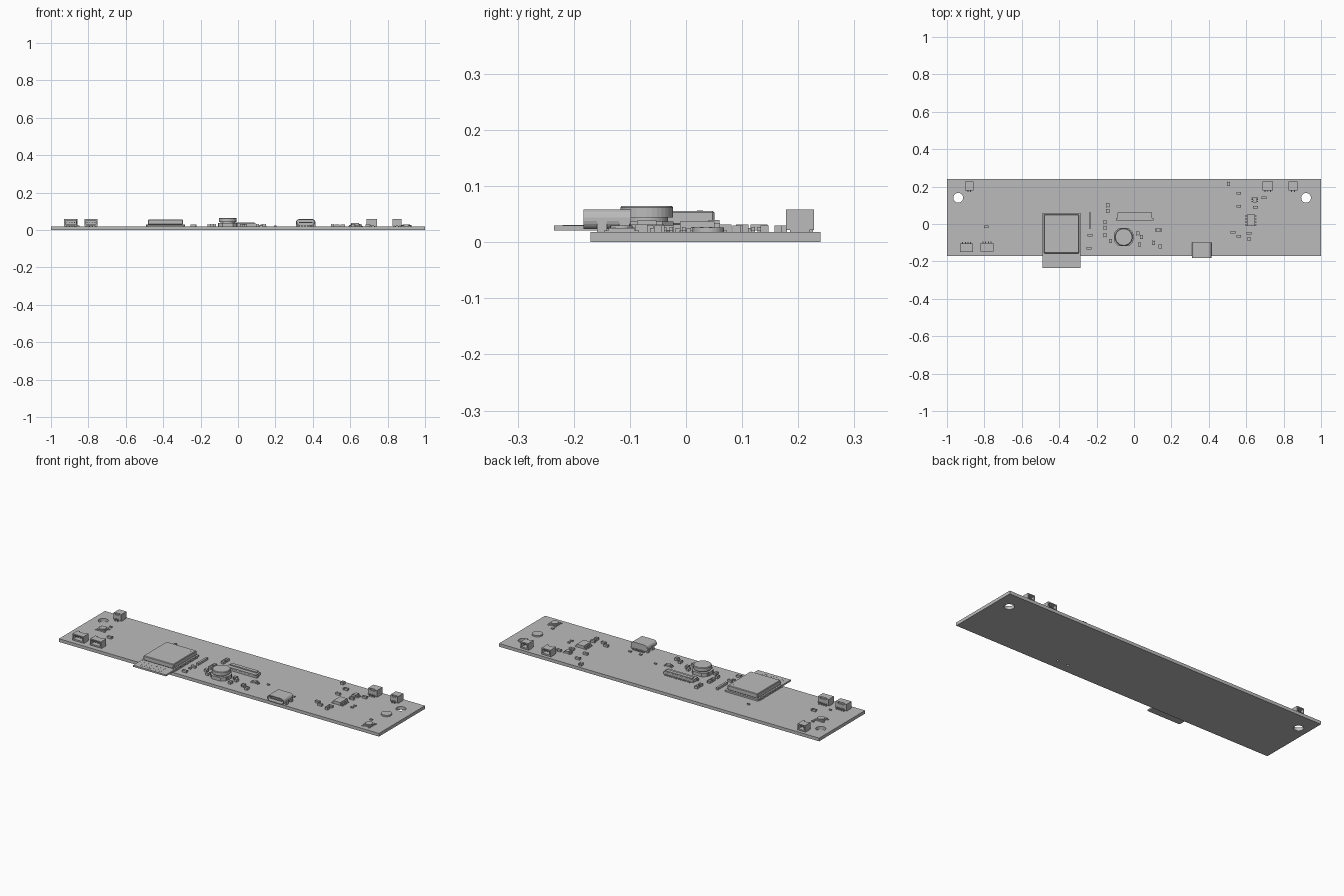
import bpy, bmesh
from math import cos, sin, pi, radians
from mathutils import Matrix

if "Cube" in bpy.data.objects:
    bpy.data.objects.remove(bpy.data.objects["Cube"])

grey = bpy.data.materials.new("plain grey")
grey.use_nodes = True
GREY = (0.5, 0.5, 0.5, 1)
grey.diffuse_color = GREY
grey.node_tree.nodes["Principled BSDF"].inputs["Base Color"].default_value = GREY

TOP = 0.018  # upper face of the board


def finish(name, bm):
    bmesh.ops.recalc_face_normals(bm, faces=bm.faces)
    mesh = bpy.data.meshes.new(name)
    bm.to_mesh(mesh)
    bm.free()
    mesh.materials.append(grey)
    ob = bpy.data.objects.new(name, mesh)
    bpy.context.scene.collection.objects.link(ob)
    return ob


def add_box(bm, x, y, w, d, z0, z1):
    m = Matrix.LocRotScale((x, y, (z0 + z1) / 2), None, (w, d, z1 - z0))
    bmesh.ops.create_cube(bm, size=1, matrix=m)


def add_cyl(bm, x, y, r, z0, z1, sides=32, r2=None):
    bmesh.ops.create_cone(bm, cap_ends=True, segments=sides, radius1=r,
                          radius2=r if r2 is None else r2, depth=z1 - z0,
                          matrix=Matrix.Translation((x, y, (z0 + z1) / 2)))


def add_prism(bm, pts, z0, z1):
    face = bm.faces.new([bm.verts.new((x, y, z0)) for x, y in pts])
    out = bmesh.ops.extrude_face_region(bm, geom=[face])["geom"]
    for v in out:
        if isinstance(v, bmesh.types.BMVert):
            v.co.z = z1


def boxes(name, *items):
    bm = bmesh.new()
    for it in items:
        add_box(bm, *it)
    return finish(name, bm)


def cut(ob, cutter):
    mod = ob.modifiers.new("cut", "BOOLEAN")
    mod.operation, mod.object, mod.solver = "DIFFERENCE", cutter, "EXACT"
    bpy.context.view_layer.objects.active = ob
    bpy.ops.object.modifier_apply(modifier=mod.name)
    bpy.data.objects.remove(cutter)


# Board with mounting holes and socket peg holes
board = boxes("board", (0, 0.035, 2, 0.41, 0, TOP))
bm = bmesh.new()
for x, y, r in ((-0.94, 0.14, 0.026), (0.92, 0.14, 0.026), (0.33, -0.115, 0.007), (0.395, -0.115, 0.007)):
    add_cyl(bm, x, y, r, -0.02, 0.04)
cut(board, finish("hole_cutter", bm))

# Radio module: carrier, shield can, side pads, antenna trace
mx = -0.388
boxes("module_carrier", (mx, -0.088, 0.205, 0.295, 0.021, 0.03))
boxes("module_base", (mx, -0.05, 0.18, 0.2, TOP, 0.021))
can = boxes("shield_can", (mx, -0.053, 0.188, 0.207, 0.03, 0.056))
bev = can.modifiers.new("bevel", "BEVEL")
bev.width, bev.segments = 0.003, 1
bm = bmesh.new()
for i in range(14):
    for s in (-1, 1):
        add_box(bm, mx + s * 0.099, 0.04 - i * 0.015, 0.01, 0.008, TOP, 0.031)
finish("module_pads", bm)
bm = bmesh.new()
for i in range(6):
    x = mx - 0.075 + i * 0.026
    add_box(bm, x, -0.195, 0.006, 0.05, 0.03, 0.0306)
    if i < 5:
        add_box(bm, x + 0.013, -0.195 + (0.022 if i % 2 else -0.022), 0.026, 0.006, 0.03, 0.0306)
finish("antenna_trace", bm)
bm = bmesh.new()
add_cyl(bm, mx + 0.07, 0.025, 0.005, 0.056, 0.0565, 16)
finish("can_mark", bm)

# Power inductor: chamfered base, round drum, cap
ix, iy = -0.055, -0.07


def chamfered(r, c):
    return [(ix + sx * a, iy + sy * b) for sx, sy, a, b in
            ((1, 1, r, c), (1, 1, c, r), (-1, 1, c, r), (-1, 1, r, c),
             (-1, -1, r, c), (-1, -1, c, r), (1, -1, c, r), (1, -1, r, c))]


bm = bmesh.new()
add_prism(bm, chamfered(0.048, 0.028), TOP, 0.037)
add_cyl(bm, ix, iy, 0.038, 0.037, 0.044)
add_cyl(bm, ix, iy, 0.047, 0.044, 0.062)
add_cyl(bm, ix, iy, 0.047, 0.062, 0.065, r2=0.044)
finish("inductor", bm)
boxes("inductor_terminals", *[(ix + s * 0.043, iy, 0.02, 0.034, TOP, 0.039) for s in (-1, 1)])

# Flat cable connector with a hinged bar and contacts
boxes("cable_connector", (0.005, 0.04, 0.185, 0.042, TOP, 0.034),
      (0.005, 0.05, 0.165, 0.02, 0.034, 0.04), (0.005, 0.025, 0.2, 0.014, TOP, 0.029))
boxes("cable_contacts", *[(-0.072 + i * 0.014, 0.065, 0.005, 0.014, TOP, 0.022) for i in range(12)])

# Charging socket: rounded hollow shell facing the front
ux, w, h, zc = 0.362, 0.052, 0.018, 0.041


def socket_shape(name, hw, hh, y0, y1):
    b = bmesh.new()
    pts = []
    for k in range(20):
        a = 2 * pi * (k + 0.5) / 20
        pts.append((ux + (hw - hh) * (1 if cos(a) > 0 else -1) + hh * cos(a), zc + hh * sin(a)))
    f = b.faces.new([b.verts.new((x, y0, z)) for x, z in pts])
    for g in bmesh.ops.extrude_face_region(b, geom=[f])["geom"]:
        if isinstance(g, bmesh.types.BMVert):
            g.co.y = y1
    return finish(name, b)


socket = socket_shape("charging_socket", w, h, -0.183, -0.098)
cut(socket, socket_shape("socket_cutter", w - 0.005, h - 0.005, -0.2, -0.115))
boxes("socket_tongue", (ux, -0.145, 0.07, 0.06, zc - 0.003, zc + 0.003))
boxes("socket_legs", *[(ux + s * 0.048, y, 0.01, 0.018, TOP - 0.01, zc)
                       for s in (-1, 1) for y in (-0.11, -0.15)])
boxes("socket_contacts", *[(ux - 0.032 + i * 0.008, -0.096, 0.004, 0.016, TOP, 0.026) for i in range(9)])


# Wire sockets: hollow housing opening to one side (face = -1 front, 1 back)
def wire_socket(name, x, y, w, d, face, pins):
    ob = boxes(name, (x, y, w, d, 0.022, 0.058))
    cut(ob, boxes("socket_cutter", (x, y + face * 0.012, w - 0.012, d, 0.03, 0.052)))
    # step at the rear of the housing top
    cut(ob, boxes("step_cutter", (x, y - face * d / 2, w * 0.55, 0.016, 0.05, 0.07)))
    boxes(name + "_feet", *[(x + s * (w / 2 - 0.005), y, 0.008, d * 0.7, TOP, 0.03) for s in (-1, 1)])
    for n in range(pins):
        px = x + (n - (pins - 1) / 2) * 0.014
        boxes(name + "_pin", (px, y, 0.004, d * 0.6, 0.039, 0.043),
              (px, y - face * (d / 2 + 0.003), 0.005, 0.01, TOP, 0.03))


wire_socket("front_wire_socket_a", -0.895, -0.127, 0.068, 0.046, -1, 4)
wire_socket("front_wire_socket_b", -0.786, -0.125, 0.068, 0.046, -1, 4)
wire_socket("rear_wire_socket_a", -0.88, 0.203, 0.046, 0.05, 1, 2)
wire_socket("rear_wire_socket_b", 0.715, 0.203, 0.055, 0.05, 1, 3)
wire_socket("rear_wire_socket_c", 0.85, 0.203, 0.046, 0.05, 1, 2)


# Small push buttons / sensors: low square body with corner tabs and round cap
def button(name, x, y, turn):
    b = bmesh.new()
    add_box(b, 0, 0, 0.046, 0.046, TOP, 0.025)
    add_cyl(b, 0, 0, 0.02, 0.025, 0.03, 24)
    for sx in (-1, 1):
        for sy in (-1, 1):
            add_box(b, sx * 0.024, sy * 0.02, 0.014, 0.01, TOP, 0.021)
    bmesh.ops.transform(b, verts=b.verts, matrix=Matrix.Translation((x, y, 0))
                        @ Matrix.Rotation(radians(turn), 4, "Z"))
    finish(name, b)


button("left_button", -0.88, 0.05, 0)
button("right_button", 0.9, -0.115, 90)
bm = bmesh.new()
add_cyl(bm, 0.9, 0.04, 0.028, TOP, 0.026, 24)
finish("round_sensor", bm)


# Gull wing chips
def chip(name, x, y, w, d, h, pins, pitch):
    boxes(name, (x, y, w, d, 0.021, TOP + h))
    boxes(name + "_pins", *[it for s in (-1, 1) for n in range(pins) for it in (
        (x + s * (w / 2 + 0.004), y + (n - (pins - 1) / 2) * pitch, 0.009, 0.006, 0.021, 0.027),
        (x + s * (w / 2 + 0.008), y + (n - (pins - 1) / 2) * pitch, 0.01, 0.006, TOP, 0.022))])


chip("main_chip", 0.625, 0.02, 0.044, 0.062, 0.019, 4, 0.016)
chip("small_chip_a", 0.645, 0.13, 0.018, 0.03, 0.014, 3, 0.01)
chip("small_chip_b", 0.13, -0.032, 0.02, 0.02, 0.012, 2, 0.012)


# Tiny two-ended parts: body with raised end caps
def passives(name, spots, w, d, h):
    b = bmesh.new()
    for x, y in spots:
        add_box(b, x, y, w * 0.6, d * 0.92, TOP, TOP + h * 0.9)
        for s in (-1, 1):
            add_box(b, x + s * w * 0.38, y, w * 0.24, d, TOP, TOP + h)
    finish(name, b)


passives("wide_parts", [(.56, .165), (.56, .095), (.695, .14), (.65, .09), (.56, -.065), (.53, -.045),
                        (.615, -.05), (-.235, -.06), (-.24, -.13), (-.79, -.015)], 0.026, 0.014, 0.012)
passives("tall_parts", [(-.14, .1), (-.14, .07), (-.155, .01), (-.155, -.02), (-.155, -.06), (-.125, -.09),
                        (.505, .215), (.615, -.08), (.02, -.05), (.03, -.11), (.105, -.1), (.14, -.12),
                        (.04, -.07)], 0.017, 0.022, 0.014)
passives("tiny_parts", [(-.47, .115), (-.86, .095), (-.855, -.07), (.2, -.015), (.325, -.06), (.39, -.06),
                        (.71, .03), (.71, .005), (.875, -.06), (-.24, -.085)], 0.014, 0.008, 0.007)
boxes("pin_strip", (-0.235, 0.018, 0.012, 0.085, TOP, 0.03))
